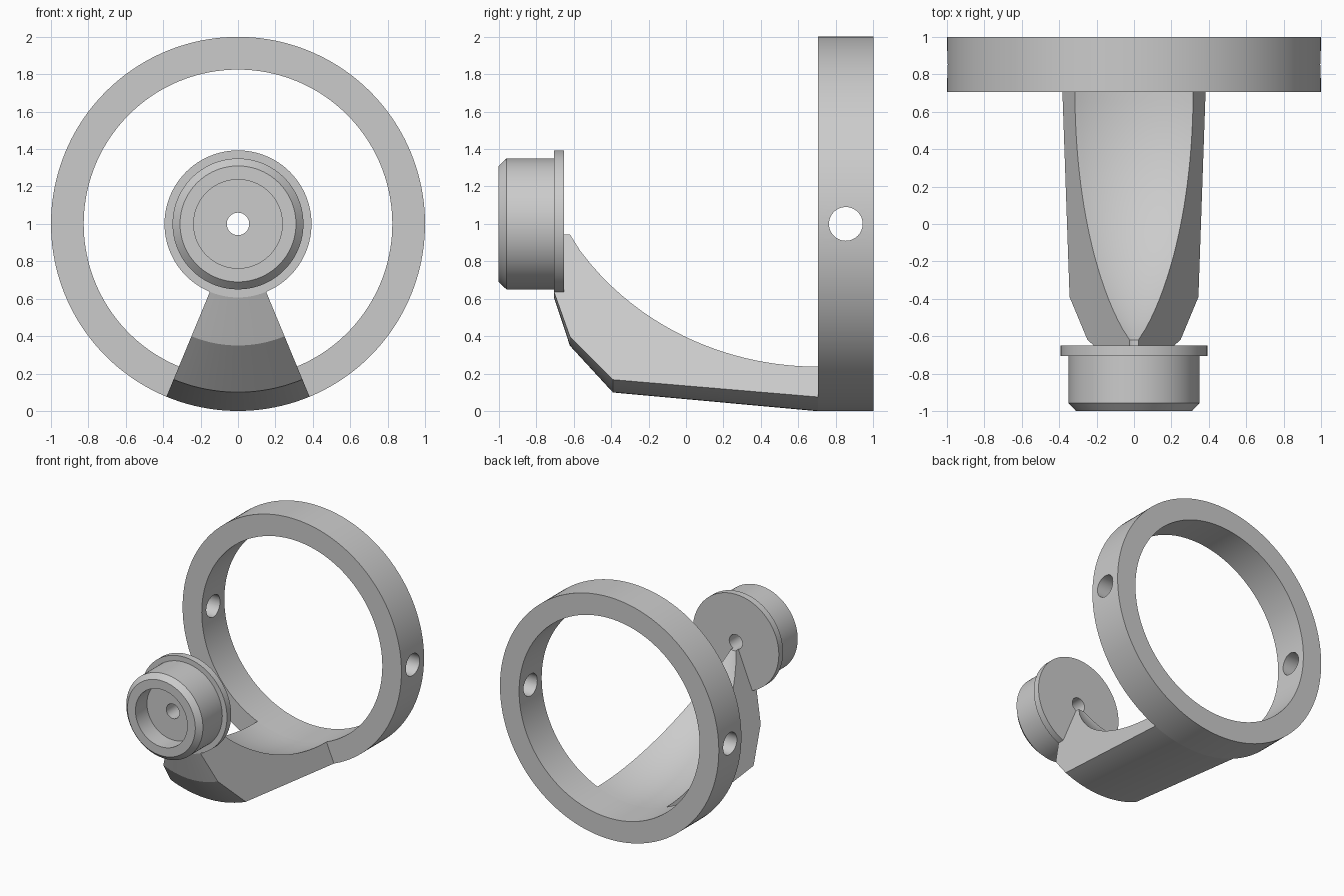
import bpy, bmesh, math

if "Cube" in bpy.data.objects:
    bpy.data.objects.remove(bpy.data.objects["Cube"])

AXIS_Z = 1.0          # every part shares one axis along y at this height

grey = bpy.data.materials.new("plain grey")
grey.diffuse_color = (0.6, 0.6, 0.6, 1)
grey.use_nodes = True
grey.node_tree.nodes["Principled BSDF"].inputs["Base Color"].default_value = grey.diffuse_color


def finish(obj, angle=20):
    bpy.ops.object.select_all(action='DESELECT')
    obj.select_set(True)
    bpy.context.view_layer.objects.active = obj
    bpy.ops.object.shade_smooth_by_angle(angle=math.radians(angle))


def revolve(name, profile, start=0.0, sweep=360.0, steps=128):
    """Spin a closed (y, radius) profile about the axis; angle 0 points down."""
    full = sweep >= 360
    bm = bmesh.new()
    rings = []
    for i in range(steps if full else steps + 1):
        a = math.radians(start + sweep * i / steps)
        rings.append([bm.verts.new((r * math.sin(a), y, AXIS_Z - r * math.cos(a)))
                      for y, r in profile])
    n = len(profile)
    for i in range(steps):
        p, q = rings[i], rings[(i + 1) % len(rings)]
        for j in range(n):
            k = (j + 1) % n
            bm.faces.new((p[j], p[k], q[k], q[j]))
    if not full:
        bm.faces.new(rings[0])
        bm.faces.new(rings[-1])
    bmesh.ops.recalc_face_normals(bm, faces=bm.faces)
    mesh = bpy.data.meshes.new(name)
    bm.to_mesh(mesh)
    bm.free()
    mesh.materials.append(grey)
    obj = bpy.data.objects.new(name, mesh)
    bpy.context.collection.objects.link(obj)
    return obj


# Large ring with a cross hole through both sides
ring = revolve("ring", [(0.705, 0.825), (0.705, 1.0), (1.0, 1.0), (1.0, 0.825)], steps=160)
bpy.ops.mesh.primitive_cylinder_add(vertices=48, radius=0.09, depth=3,
                                    location=(0, 0.853, AXIS_Z),
                                    rotation=(0, math.pi / 2, 0))
drill = bpy.context.object
drill.name = "drill_cutter"
drill.data.materials.append(grey)
bpy.context.view_layer.objects.active = ring
cut = ring.modifiers.new("cross hole", 'BOOLEAN')
cut.operation = 'DIFFERENCE'
cut.solver = 'EXACT'
cut.object = drill
bpy.ops.object.modifier_apply(modifier=cut.name)
bpy.data.objects.remove(drill)
finish(ring)

# Flanged cup with chamfered lip, shallow recess and centre hole
cup = revolve("cup", [(-1.0, 0.237), (-1.0, 0.31), (-0.958, 0.35), (-0.705, 0.35),
                      (-0.705, 0.393), (-0.65, 0.393), (-0.65, 0.06),
                      (-0.85, 0.06), (-0.85, 0.237)], steps=96)
finish(cup)

# Wedge-shaped arm: faceted outside, circular sweep inside
R = 1.539
inner = []
for i in range(25):
    y = 0.705 - 1.325 * i / 24
    inner.append((y, 0.825 - R + math.sqrt(R * R - (y - 0.705) ** 2)))
inner[-1] = (-0.62, 0.06)
outer = [(-0.655, 0.06), (-0.655, 0.388), (-0.705, 0.392),
         (-0.62, 0.65), (-0.39, 0.90), (0.705, 1.0)]
arm = revolve("arm", inner + outer, start=-22.5, sweep=45, steps=20)
finish(arm)
